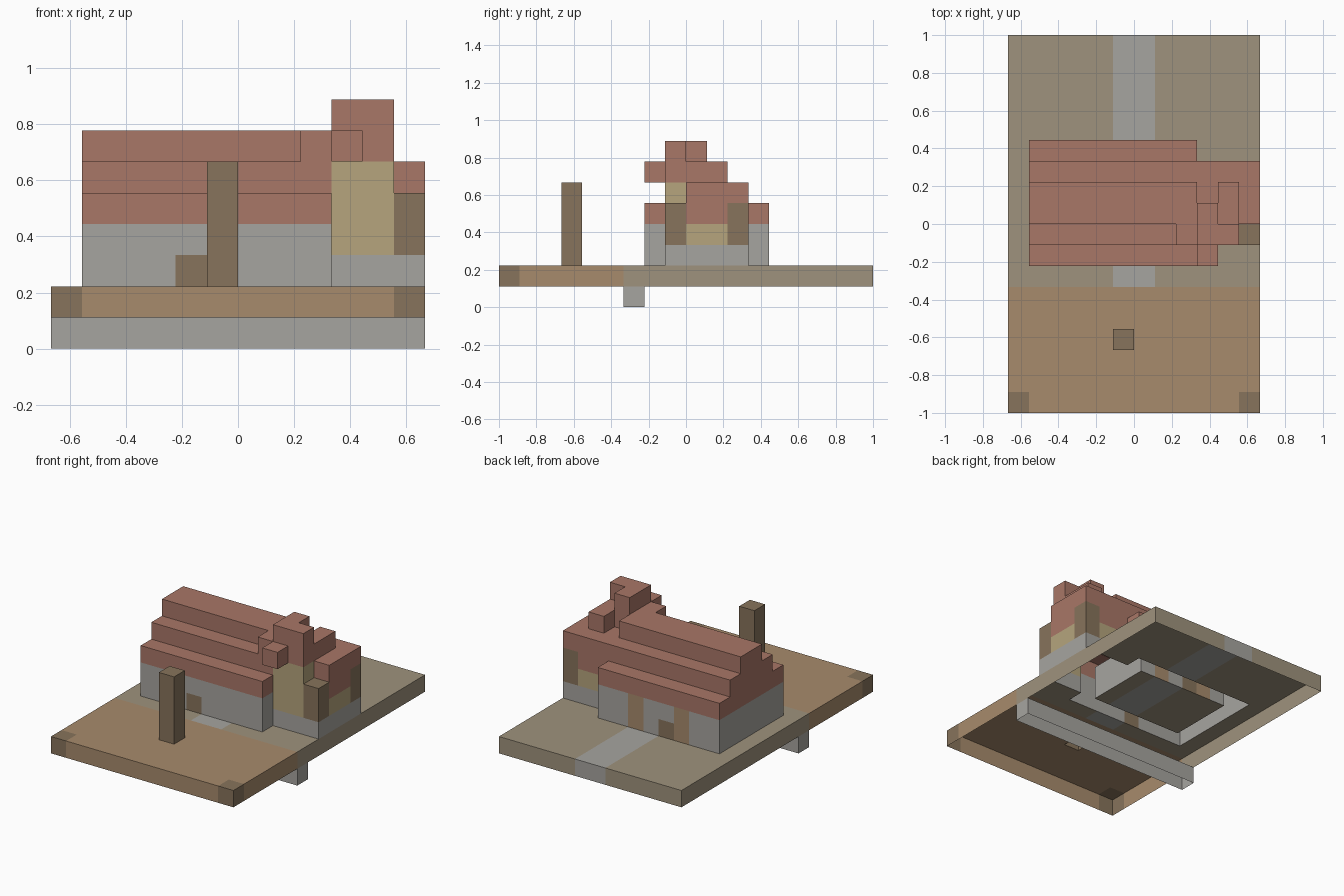
import bpy, bmesh
from mathutils import Vector

if "Cube" in bpy.data.objects:
    bpy.data.objects.remove(bpy.data.objects["Cube"])

U = 1 / 9            # one block
owner = {}           # block -> part name (later parts replace earlier ones)
colors = {}


def srgb(r, g, b):
    return tuple((c / 255) ** 2.2 for c in (r, g, b)) + (1,)


STONE, WOOD, DARK = srgb(165, 163, 158), srgb(166, 138, 108), srgb(134, 115, 92)
RED, STRAW, OLIVE = srgb(167, 118, 103), srgb(180, 163, 124), srgb(157, 145, 124)


def part(name, color, *boxes):
    """Fill boxes (x0, x1, y0, y1, z0, z1), measured in blocks."""
    colors[name] = color
    for x0, x1, y0, y1, z0, z1 in boxes:
        for x in range(x0, x1):
            for y in range(y0, y1):
                for z in range(z0, z1):
                    owner[x, y, z] = name


def clear(x0, x1, y0, y1, z0, z1):
    for key in [k for k in owner if x0 <= k[0] < x1 and y0 <= k[1] < y1 and z0 <= k[2] < z1]:
        del owner[key]


# ground slab, path and beam underneath
part("deck", WOOD, (-6, 6, -9, -3, 1, 2))
part("deck_corners", DARK, (-6, -5, -9, -8, 1, 2), (5, 6, -9, -8, 1, 2))
part("yard", OLIVE, (-6, 6, -3, 9, 1, 2))
part("path", STONE, (-1, 1, -3, 9, 1, 2))
part("support_beam", STONE, (-6, 6, -3, -2, 0, 1))
part("front_post", DARK, (-1, 0, -6, -5, 2, 6))

# main house: walls around one room
part("house_walls", STONE, (-5, 3, -2, 4, 2, 4))
clear(-4, 2, -1, 3, 2, 4)
part("front_door", DARK, (-2, -1, -2, -1, 2, 3))
part("back_door_frame", WOOD, (0, 1, 3, 4, 2, 4), (-3, -2, 3, 4, 2, 4))
part("back_door", DARK, (-2, -1, 3, 4, 2, 3))

# stepped roof
for i in range(3):
    part(f"roof_step_{i + 1}", RED, (-5, 3, -2 + i, 4 - i, 4 + i, 5 + i))

# side annex
part("annex_footing", STONE, (3, 6, -1, 3, 2, 3))
part("annex_walls", STRAW, (3, 6, -1, 3, 3, 5), (3, 5, -1, 0, 5, 6))
part("annex_posts", DARK, (5, 6, -1, 0, 3, 5), (5, 6, 2, 3, 3, 5))
part("annex_roof", RED, (3, 6, 0, 3, 5, 6), (5, 6, 0, 2, 4, 5), (3, 5, 2, 3, 4, 5))

# jagged turret top
part("turret", RED, (3, 5, -1, 0, 6, 8), (3, 4, 0, 1, 6, 8), (4, 5, 0, 2, 6, 7),
     (3, 4, -2, -1, 6, 7), (2, 3, -1, 0, 6, 7))

AXES = [Vector(v) for v in ((1, 0, 0), (0, 1, 0), (0, 0, 1))]


def build(name):
    """Make one object from the exposed sides of its blocks."""
    bm = bmesh.new()
    for (x, y, z), who in owner.items():
        if who != name:
            continue
        for a in range(3):
            for s in (-1, 1):
                d = AXES[a] * s
                if (x + int(d.x), y + int(d.y), z + int(d.z)) in owner:
                    continue
                if a == 2 and s < 0 and z < 2:      # underside stays open
                    continue
                c = Vector((x + .5, y + .5, z + .5)) + d * .5
                u, v = AXES[(a + 1) % 3] * .5, AXES[(a + 2) % 3] * .5 * s
                bm.faces.new([bm.verts.new((c + p) * U)
                              for p in (-u - v, u - v, u + v, v - u)])
    bmesh.ops.remove_doubles(bm, verts=bm.verts, dist=1e-4)
    mesh = bpy.data.meshes.new(name)
    bm.to_mesh(mesh)
    bm.free()
    mat = bpy.data.materials.new(name)
    mat.diffuse_color = colors[name]
    mat.use_nodes = True
    mat.node_tree.nodes["Principled BSDF"].inputs["Base Color"].default_value = mat.diffuse_color
    mesh.materials.append(mat)
    bpy.context.collection.objects.link(bpy.data.objects.new(name, mesh))


for part_name in colors:
    build(part_name)
